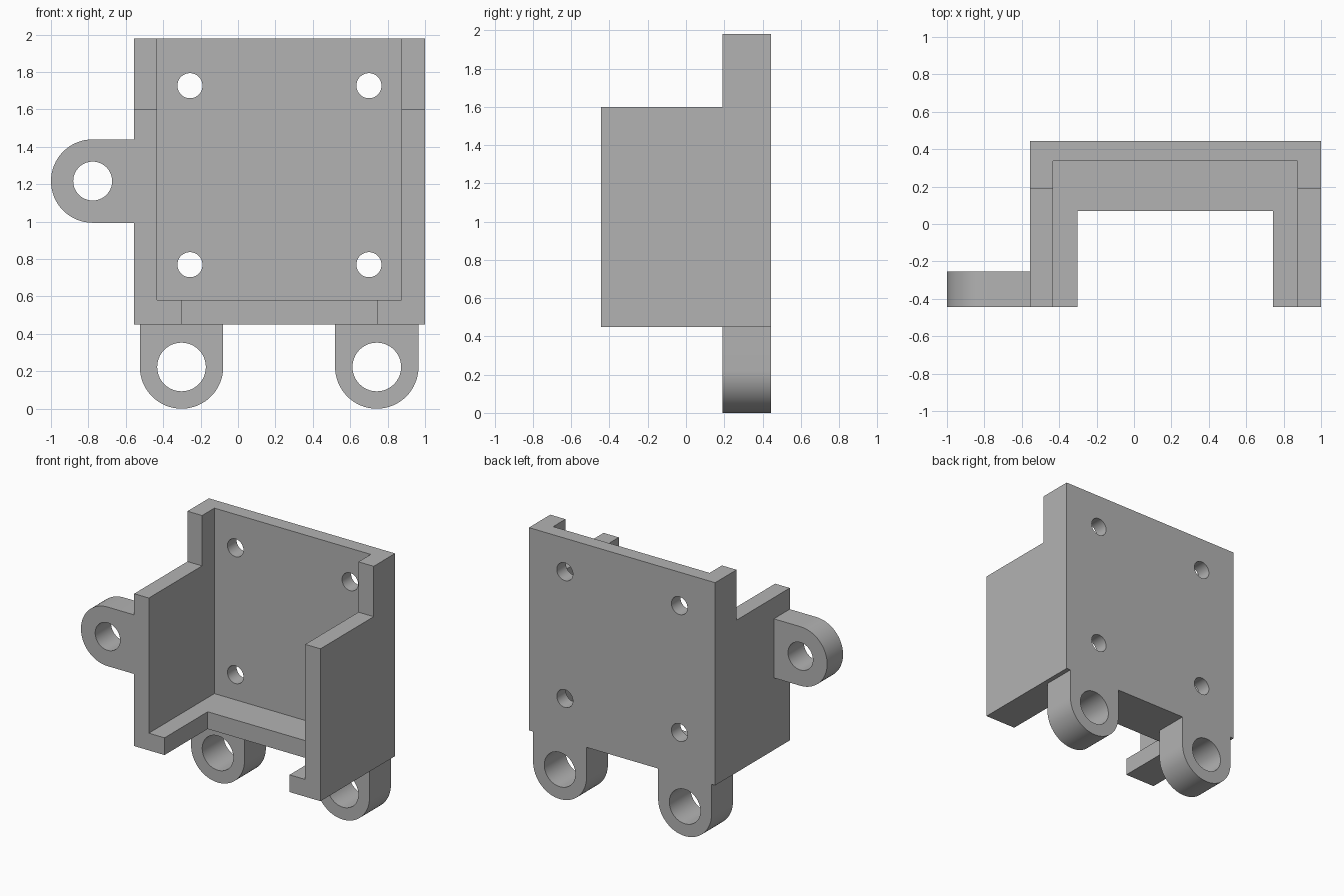
import bpy
import bmesh
from math import pi, cos, sin, radians
from mathutils import Matrix, Vector

cube = bpy.data.objects.get("Cube")
if cube:
    bpy.data.objects.remove(cube, do_unlink=True)

grey = bpy.data.materials.new("plain_grey")
grey.use_nodes = True
COLOUR = (0.45, 0.45, 0.45, 1)
grey.diffuse_color = COLOUR
grey.node_tree.nodes["Principled BSDF"].inputs["Base Color"].default_value = COLOUR

# Main dimensions
LEFT, RIGHT = 1.0, -0.555      # outer side faces
FRONT, BACK = -0.445, 0.445
BASE, TOP = 0.45, 1.98
IN_RIGHT, IN_LEFT = -0.433, 0.873
SHELF = 0.19                   # front of the tall rear section
HOLE_X = (-0.257, 0.7)
LUG_X = (-0.302, 0.742)
LUG_R = 0.223


def finish(name, bm):
    mesh = bpy.data.meshes.new(name)
    bmesh.ops.recalc_face_normals(bm, faces=bm.faces[:])
    bm.to_mesh(mesh)
    bm.free()
    mesh.materials.append(grey)
    obj = bpy.data.objects.new(name, mesh)
    bpy.context.collection.objects.link(obj)
    return obj


def box(name, x0, x1, y0, y1, z0, z1):
    bm = bmesh.new()
    bmesh.ops.create_cube(bm, size=1)
    bmesh.ops.scale(bm, vec=(x1 - x0, y1 - y0, z1 - z0), verts=bm.verts)
    bmesh.ops.translate(bm, vec=((x0 + x1) / 2, (y0 + y1) / 2, (z0 + z1) / 2), verts=bm.verts)
    return finish(name, bm)


def bore(x, z, radius, y0, y1):
    """Round cutter running front to back."""
    bm = bmesh.new()
    place = Matrix.Translation((x, (y0 + y1) / 2, z)) @ Matrix.Rotation(pi / 2, 4, "X")
    bmesh.ops.create_cone(bm, cap_ends=True, segments=64, radius1=radius, radius2=radius,
                          depth=y1 - y0 + 0.1, matrix=place)
    return finish("bore_cutter", bm)


def cut(obj, cutters):
    bpy.context.view_layer.objects.active = obj
    for cutter in cutters:
        mod = obj.modifiers.new("cut", "BOOLEAN")
        mod.operation = "DIFFERENCE"
        mod.solver = "EXACT"
        mod.object = cutter
        bpy.ops.object.modifier_apply(modifier=mod.name)
        bpy.data.objects.remove(cutter, do_unlink=True)
    bpy.ops.object.select_all(action="DESELECT")
    obj.select_set(True)
    bpy.ops.object.shade_smooth_by_angle(angle=radians(30))


def lug(name, x, z, reach, angle, hole, y0, y1):
    """Round-ended ear; angle is the direction its round end points in."""
    steps = 32
    points = [(LUG_R * cos(a), LUG_R * sin(a))
              for a in (-pi / 2 + pi * i / steps for i in range(steps + 1))]
    points += [(-reach, LUG_R), (-reach, -LUG_R)]
    c, s = cos(angle), sin(angle)
    bm = bmesh.new()
    face = bm.faces.new([bm.verts.new((x + u * c - v * s, y0, z + u * s + v * c))
                         for u, v in points])
    ext = bmesh.ops.extrude_face_region(bm, geom=[face])["geom"]
    bmesh.ops.translate(bm, vec=Vector((0, y1 - y0, 0)),
                        verts=[g for g in ext if isinstance(g, bmesh.types.BMVert)])
    obj = finish(name, bm)
    cut(obj, [bore(x, z, hole, y0, y1)])


# Open tray: hollow, lowered side walls, floor opening and mounting holes
tray = box("tray_body", RIGHT, LEFT, FRONT, BACK, BASE, TOP)
cut(tray, [
    box("hollow_cutter", IN_RIGHT, IN_LEFT, -1, 0.337, 0.58, 3),
    box("wall_cutter", -2, 2, -1, SHELF, 1.6, 3),
    box("floor_cutter", *LUG_X, -1, 0.07, 0, 0.7),
    *[bore(x, z, 0.067, 0.337, BACK) for x in HOLE_X for z in (0.77, 1.727)],
])

# Mounting ears
for side, x in zip(("right", "left"), LUG_X):
    lug(f"bottom_ear_{side}", x, LUG_R, BASE - LUG_R, -pi / 2, 0.13, SHELF, BACK)
lug("side_ear", LUG_R - 1, 1.217, RIGHT + 1 - LUG_R, pi, 0.104, FRONT, -0.255)
